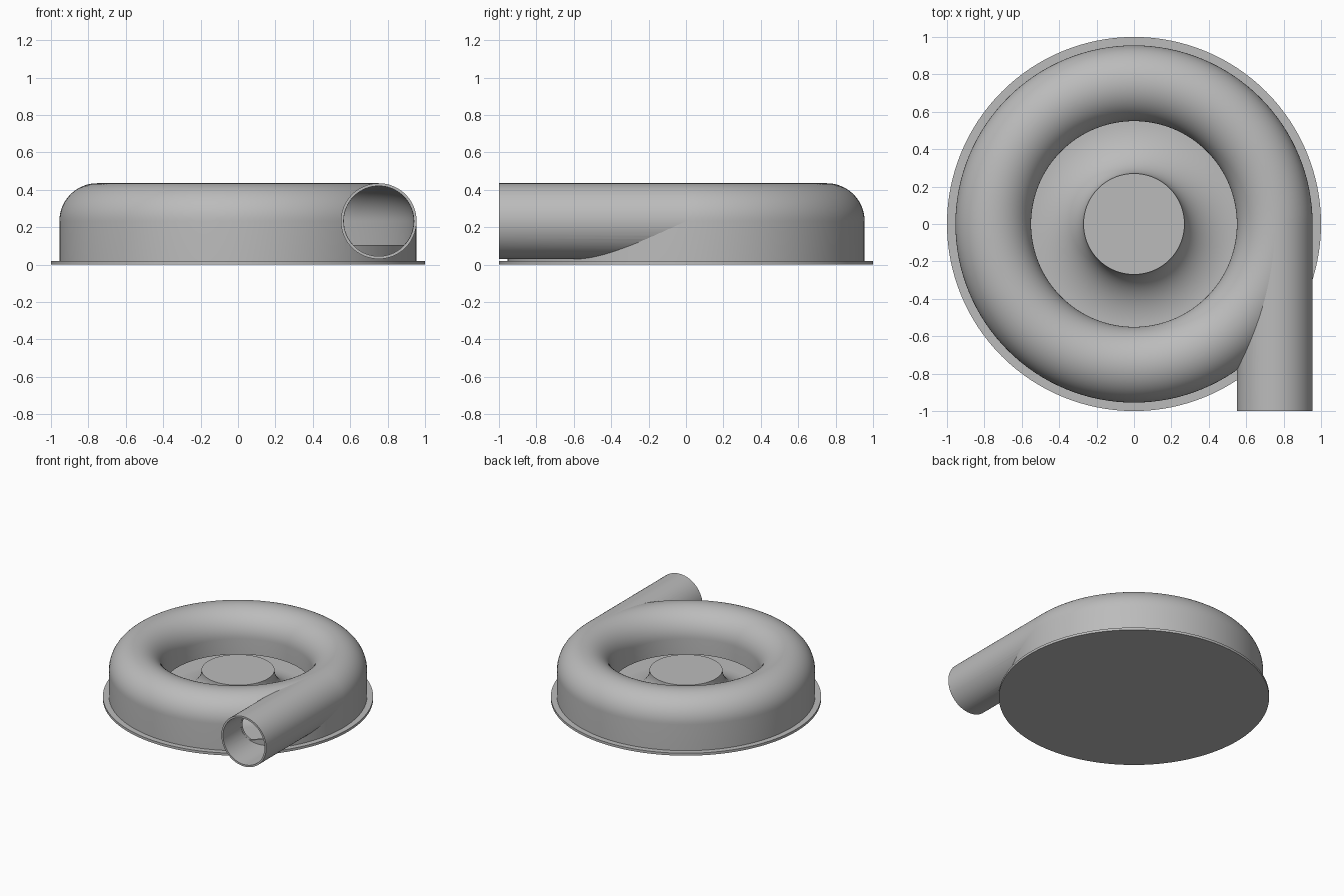
import bpy, bmesh, math
from mathutils import Matrix, Vector

cube = bpy.data.objects.get("Cube")
if cube:
    bpy.data.objects.remove(cube, do_unlink=True)

grey = bpy.data.materials.new("light grey")
grey.use_nodes = True
colour = (0.5, 0.5, 0.5, 1)
grey.diffuse_color = colour
grey.node_tree.nodes["Principled BSDF"].inputs["Base Color"].default_value = colour

TUBE_R, PIPE_R, PIPE_Z, WALL = 0.7525, 0.2025, 0.2325, 0.015
PLATE_TOP, LIP_Z = 0.02, 0.105


def finish(name, bm):
    bmesh.ops.remove_doubles(bm, verts=bm.verts, dist=1e-5)
    bmesh.ops.recalc_face_normals(bm, faces=bm.faces)
    mesh = bpy.data.meshes.new(name)
    bm.to_mesh(mesh)
    bm.free()
    mesh.materials.append(grey)
    ob = bpy.data.objects.new(name, mesh)
    bpy.context.collection.objects.link(ob)
    return ob


def lathe(name, profile, steps=128):
    """Revolve a closed (radius, height) outline around z."""
    bm = bmesh.new()
    verts = [bm.verts.new((r, 0, z)) for r, z in profile]
    edges = [bm.edges.new((a, b)) for a, b in zip(verts, verts[1:] + verts[:1])]
    bmesh.ops.spin(bm, geom=verts + edges, axis=(0, 0, 1), cent=(0, 0, 0),
                   angle=math.tau, steps=steps, use_merge=False)
    bmesh.ops.remove_doubles(bm, verts=bm.verts, dist=1e-5)
    bmesh.ops.dissolve_degenerate(bm, edges=bm.edges, dist=1e-6)
    return finish(name, bm)


def arch(radius):
    """Half circle of the scroll section, from outside over the top to inside."""
    return [(TUBE_R + radius * math.cos(math.pi * i / 32),
             PIPE_Z + radius * math.sin(math.pi * i / 32)) for i in range(33)]


def rod(name, radius, y0, y1, floor=None):
    """Cylinder along y in line with the outlet, optionally cut flat below."""
    bm = bmesh.new()
    place = Matrix.Translation((TUBE_R, (y0 + y1) / 2, PIPE_Z)) @ Matrix.Rotation(math.pi / 2, 4, 'X')
    bmesh.ops.create_cone(bm, cap_ends=True, segments=64, radius1=radius,
                          radius2=radius, depth=abs(y1 - y0), matrix=place)
    if floor is not None:
        bmesh.ops.bisect_plane(bm, geom=bm.verts[:] + bm.edges[:] + bm.faces[:],
                               plane_co=Vector((0, 0, floor)), plane_no=Vector((0, 0, 1)),
                               clear_inner=True)
        bmesh.ops.holes_fill(bm, edges=[e for e in bm.edges if e.is_boundary], sides=0)
    return finish(name, bm)


def cut(ob, cutter):
    mod = ob.modifiers.new("cut", 'BOOLEAN')
    mod.operation = 'DIFFERENCE'
    mod.solver = 'EXACT'
    mod.object = cutter
    cutter.hide_render = True
    cutter.hide_set(True)


# Base plate
plate = lathe("base_plate", [(0, 0), (1, 0), (1, PLATE_TOP), (0, PLATE_TOP)])

# Flared hub: concave quarter curve from the plate up to a flat top
HUB_R, HUB_H, EYE_R = 0.27, 0.235, TUBE_R - PIPE_R
flare = [(EYE_R - (EYE_R - HUB_R) * math.sin(a), HUB_H - (HUB_H - PLATE_TOP) * math.cos(a))
         for a in (math.pi / 2 * i / 24 for i in range(25))]
hub = lathe("impeller_hub", [(0, PLATE_TOP - 0.005), (EYE_R, PLATE_TOP - 0.005)] + flare + [(0, HUB_H)])

# Scroll housing: thin shell with a tall outer wall and a short inner lip
outer, inner = arch(PIPE_R), arch(PIPE_R - WALL)
low = PLATE_TOP - 0.005
housing = lathe("scroll_housing",
                [(outer[0][0], low)] + outer + [(outer[-1][0], LIP_Z), (inner[-1][0], LIP_Z)]
                + inner[::-1] + [(inner[0][0], low)])

# Outlet pipe, tangent to the scroll
pipe = rod("outlet_pipe", PIPE_R, -1, 0)
bore = rod("bore_cutter", PIPE_R - WALL, -1.1, 0.1)
cavity = lathe("cavity_cutter", [(inner[0][0], 0.01)] + inner + [(inner[-1][0], 0.01)])
cut(pipe, bore)
cut(pipe, cavity)

# Opening from scroll to pipe, leaving a low sill
opening = rod("opening_cutter", PIPE_R - WALL - 0.001, -1.1, -0.05, LIP_Z)
cut(housing, opening)

# Smooth shading with sharp rims
for ob in (plate, hub, housing, pipe):
    bpy.ops.object.select_all(action='DESELECT')
    ob.select_set(True)
    bpy.context.view_layer.objects.active = ob
    for mod in list(ob.modifiers):
        bpy.ops.object.modifier_apply(modifier=mod.name)
    bpy.ops.object.shade_smooth_by_angle(angle=math.radians(35))
for ob in (bore, cavity, opening):
    bpy.data.objects.remove(ob, do_unlink=True)
